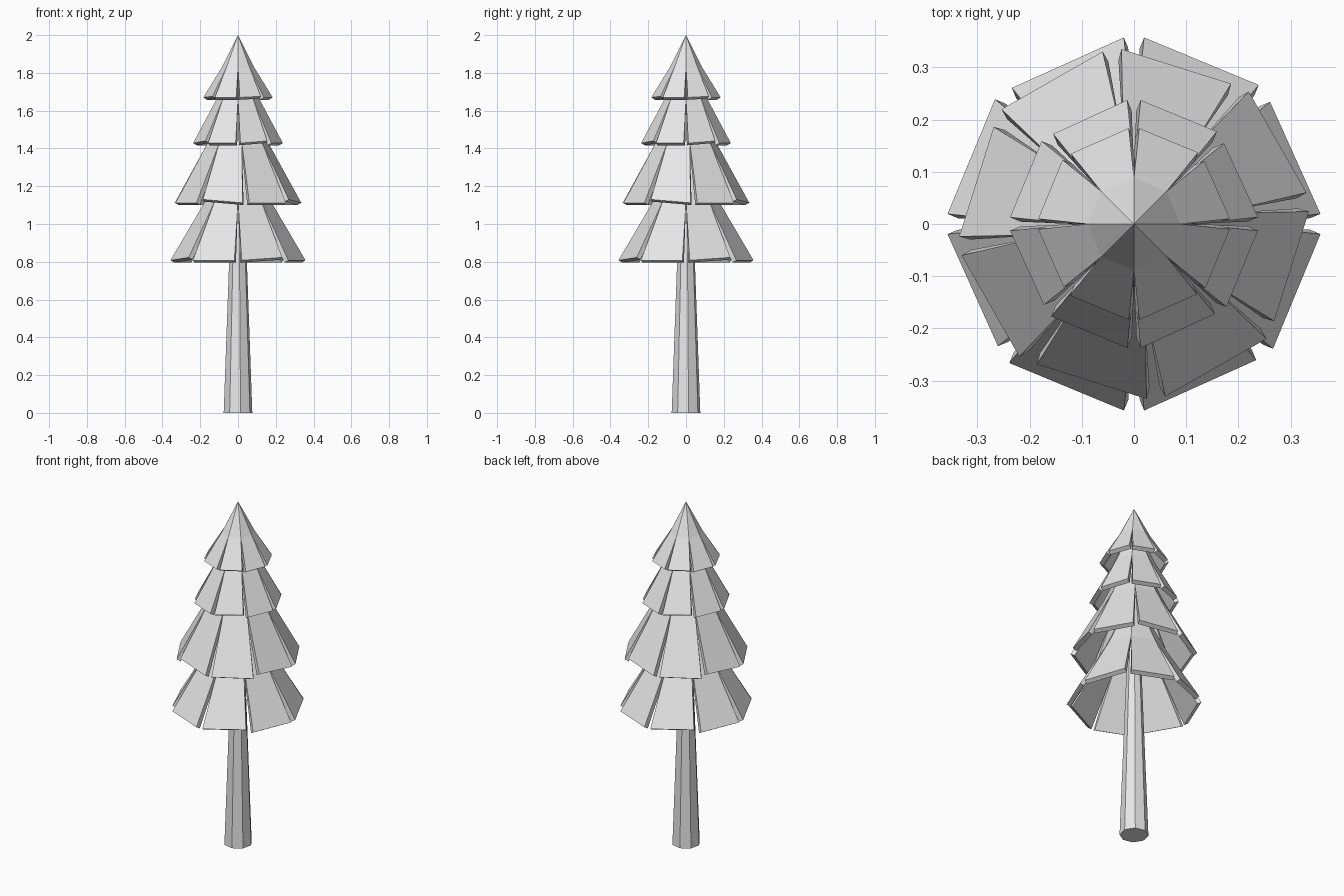
import bpy, bmesh
from math import radians, cos, sin
from mathutils import Vector

cube = bpy.data.objects.get("Cube")
if cube:
    bpy.data.objects.remove(cube, do_unlink=True)

SIDES = 8
STEP = 360 / SIDES

grey = bpy.data.materials.new("light_grey")
grey.use_nodes = True
COLOUR = (0.8, 0.8, 0.8, 1)
grey.diffuse_color = COLOUR
grey.node_tree.nodes["Principled BSDF"].inputs["Base Color"].default_value = COLOUR


def polar(radius, degrees, z):
    a = radians(degrees)
    return Vector((radius * cos(a), radius * sin(a), z))


def add_object(name, bm):
    bmesh.ops.recalc_face_normals(bm, faces=bm.faces)
    mesh = bpy.data.meshes.new(name)
    bm.to_mesh(mesh)
    bm.free()
    mesh.materials.append(grey)
    obj = bpy.data.objects.new(name, mesh)
    bpy.context.collection.objects.link(obj)
    return obj


def branch_tier(name, apex_z, rim_z, rim_radius, turn, lift_ccw, lift_cw):
    """Faceted cone cap whose lower half splits into separate thick flaps."""
    bm = bmesh.new()
    apex = bm.verts.new((0, 0, apex_z))
    ring_z = apex_z - 0.53 * (apex_z - rim_z)
    ring = [bm.verts.new(polar(0.48 * rim_radius, turn + STEP * i, ring_z))
            for i in range(SIDES)]
    half = 19.4
    for i in range(SIDES):
        a, b = ring[i], ring[(i + 1) % SIDES]
        bm.faces.new((apex, a, b))
        # every other flap has one corner lifted
        mid = turn + STEP * (i + 0.5)
        up_cw, up_ccw = (lift_cw, lift_ccw) if i % 2 == 0 else (0, 0)
        low_a = bm.verts.new(polar(rim_radius - up_cw / 2, mid - half, rim_z + up_cw))
        low_b = bm.verts.new(polar(rim_radius - up_ccw / 2, mid + half, rim_z + up_ccw))
        bm.faces.new((a, low_a, low_b, b))
    obj = add_object(name, bm)
    solid = obj.modifiers.new("thickness", 'SOLIDIFY')
    solid.thickness = 0.025
    solid.offset = -1
    return obj


# Branch tiers from bottom to top
branch_tier("bottom_branches", 1.48, 0.808, 0.358, 0, 0.015, 0)
branch_tier("lower_branches", 1.79, 1.112, 0.336, 7.2 - STEP, 0, 0.018)
branch_tier("upper_branches", 1.92, 1.428, 0.238, 0, 0.012, 0)
branch_tier("top_branches", 2.0, 1.67, 0.184, 0, 0.006, 0)

# Tapered trunk
bm = bmesh.new()
HEIGHT = 1.4
bmesh.ops.create_cone(bm, cap_ends=True, segments=SIDES, radius1=0.077,
                      radius2=0.026, depth=HEIGHT)
bmesh.ops.translate(bm, verts=bm.verts, vec=(0, 0, HEIGHT / 2))
trunk = add_object("trunk", bm)
trunk.rotation_euler.z = radians(10)
